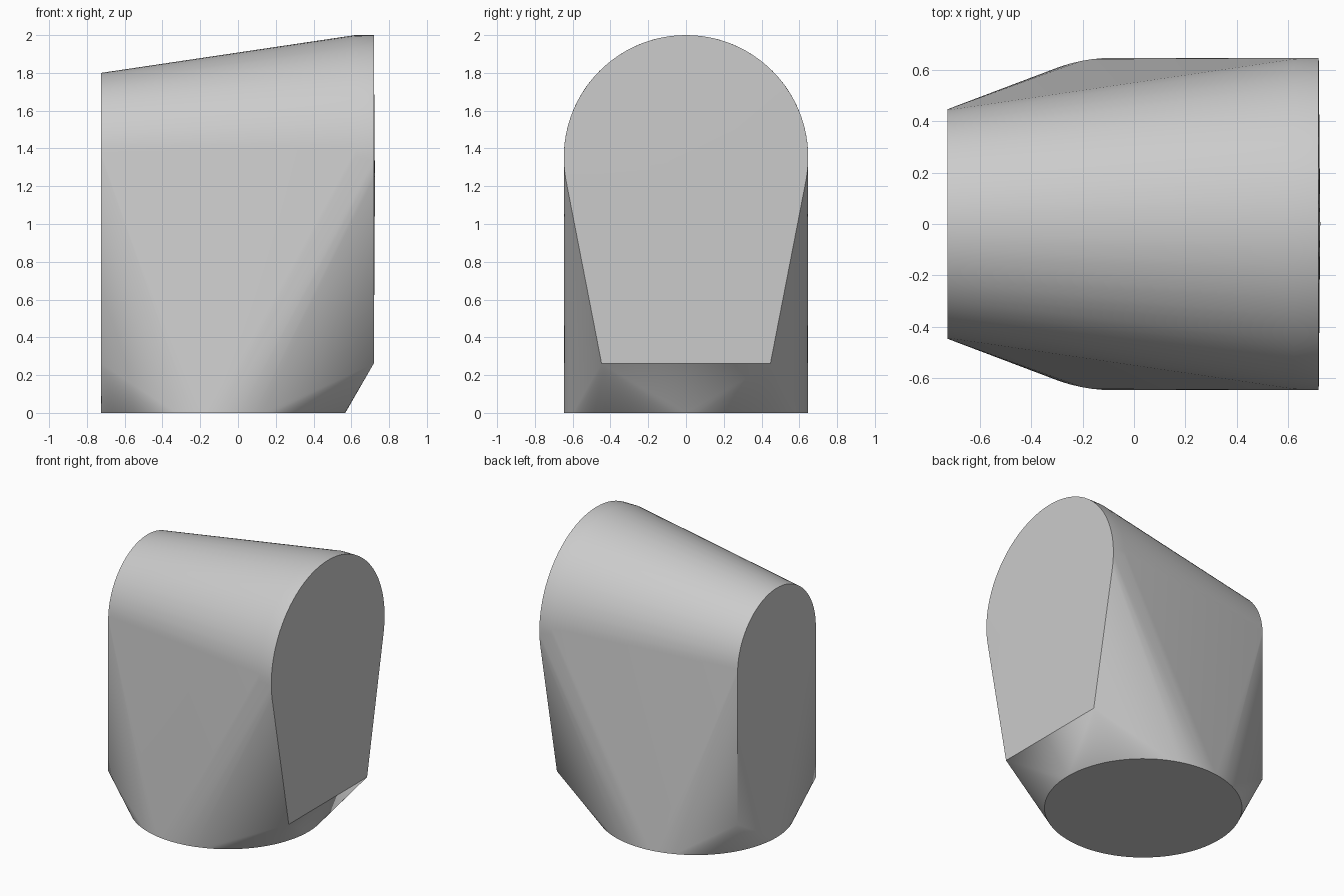
import bpy
import bmesh
import math

cube = bpy.data.objects.get("Cube")
if cube:
    bpy.data.objects.remove(cube, do_unlink=True)

# Single grey material
grey = bpy.data.materials.new("light_grey")
grey.use_nodes = True
colour = (0.6, 0.6, 0.6, 1.0)
grey.diffuse_color = colour
grey.node_tree.nodes["Principled BSDF"].inputs["Base Color"].default_value = colour

ARCH_Z = 1.353       # height of both arch centres
CORNER_Y = 0.447     # half width of the lower edge of each end
CORNER_Z = 0.262     # height of the lower edge of each end
BIG_R = 0.647


def arch(x, radius, steps=48):
    """Points of a half-round arch in the plane at x."""
    return [(x, radius * math.cos(math.pi * i / steps),
             ARCH_Z + radius * math.sin(math.pi * i / steps))
            for i in range(steps + 1)]


def dipped_arch(x, radius, steps=48):
    """Arch carried on below its centre to where the tapered sides leave it."""
    dip = math.radians(10)
    return [(x, radius * math.cos(a), ARCH_Z + radius * math.sin(a))
            for a in (-dip + (math.pi + 2 * dip) * i / steps
                      for i in range(steps + 1))]


def corners(x):
    return [(x, side * CORNER_Y, CORNER_Z) for side in (-1, 1)]


# Round foot
foot = [(-0.079 + BIG_R * math.cos(math.tau * i / 96),
         BIG_R * math.sin(math.tau * i / 96), 0.0) for i in range(96)]
# Small end, large end with a short straight rim, and its faint crown
small_end = arch(-0.725, CORNER_Y) + corners(-0.725)
large_end = arch(0.62, BIG_R) + dipped_arch(0.719, BIG_R) + corners(0.719)
crown = [(0.725, 0.0, 1.2)]

# Skin tightly wrapped around the foot and the two ends
bm = bmesh.new()
for point in foot + small_end + large_end + crown:
    bm.verts.new(point)
bmesh.ops.remove_doubles(bm, verts=bm.verts, dist=0.0005)
hull = bmesh.ops.convex_hull(bm, input=bm.verts)
spare = {g for g in hull["geom_interior"] + hull["geom_unused"]
         if isinstance(g, bmesh.types.BMVert)}
bmesh.ops.delete(bm, geom=list(spare), context='VERTS')
bmesh.ops.dissolve_limit(bm, angle_limit=math.radians(0.1),
                         verts=bm.verts, edges=bm.edges)
bmesh.ops.recalc_face_normals(bm, faces=bm.faces)

mesh = bpy.data.meshes.new("tapered_body")
bm.to_mesh(mesh)
bm.free()
mesh.materials.append(grey)
body = bpy.data.objects.new("tapered_body", mesh)
bpy.context.collection.objects.link(body)

bpy.ops.object.select_all(action='DESELECT')
body.select_set(True)
bpy.context.view_layer.objects.active = body
bpy.ops.object.shade_smooth_by_angle(angle=math.radians(28))
